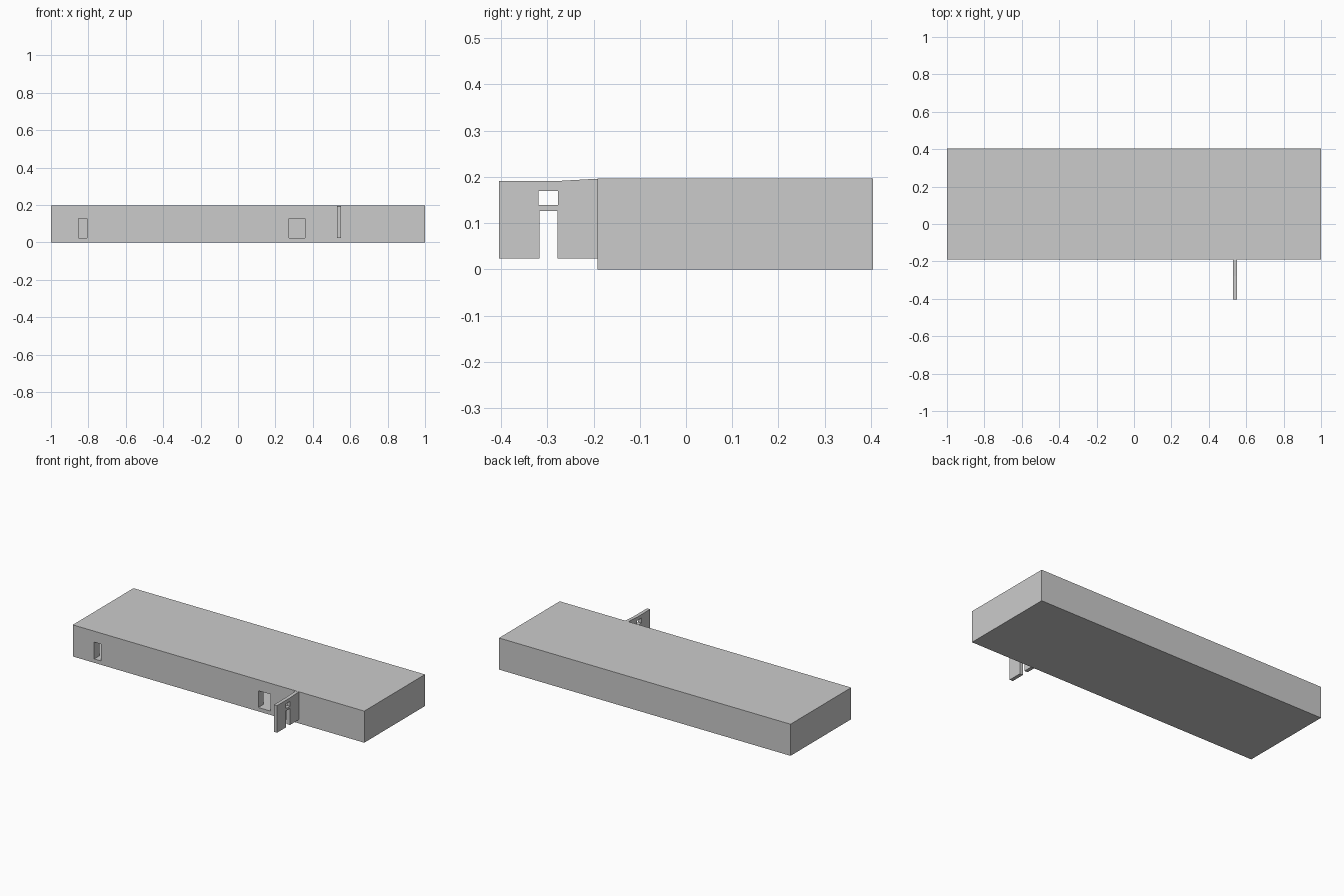
import bpy, bmesh

if "Cube" in bpy.data.objects:
    bpy.data.objects.remove(bpy.data.objects["Cube"])


def box(name, lo, hi):
    """Axis-aligned box given by two opposite corners."""
    bm = bmesh.new()
    bmesh.ops.create_cube(bm, size=1)
    for v in bm.verts:
        v.co = [(a + b) / 2 + c * (b - a) for a, b, c in zip(lo, hi, v.co)]
    return add(name, bm)


def add(name, bm):
    bmesh.ops.recalc_face_normals(bm, faces=bm.faces)
    mesh = bpy.data.meshes.new(name)
    bm.to_mesh(mesh)
    bm.free()
    ob = bpy.data.objects.new(name, mesh)
    bpy.context.collection.objects.link(ob)
    return ob


def cut(target, cutter):
    cutter.hide_render = True
    cutter.hide_viewport = True
    mod = target.modifiers.new(cutter.name, 'BOOLEAN')
    mod.operation = 'DIFFERENCE'
    mod.solver = 'EXACT'
    mod.object = cutter


FRONT, BACK, TOP, FLOOR = -0.191, 0.404, 0.196, 0.024

# Long flat-roofed hall with a hollow room inside
hall = box("hall", (-1, FRONT, 0), (1, BACK, TOP))
cut(hall, box("room_cutter", (-0.95, FRONT + 0.05, FLOOR), (0.95, BACK - 0.05, TOP - 0.02)))

# Narrow and wide doorways in the front wall
for name, x0, x1 in (("narrow_door_cutter", -0.853, -0.807),
                     ("wide_door_cutter", 0.273, 0.358)):
    cut(hall, box(name, (x0, FRONT - 0.05, FLOOR), (x1, FRONT + 0.08, 0.128)))

# Thin wing wall with a doorway notch, standing out from the front
profile = [(-0.404, 0.023), (-0.317, 0.023), (-0.317, 0.126), (-0.278, 0.126),
           (-0.278, 0.023), (FRONT, 0.023), (FRONT, 0.195), (-0.208, 0.195),
           (-0.278, 0.191), (-0.404, 0.191)]
bm = bmesh.new()
face = bm.faces.new([bm.verts.new((0.529, y, z)) for y, z in profile])
side = bmesh.ops.extrude_face_region(bm, geom=[face])["geom"]
bmesh.ops.translate(bm, vec=(0.022, 0, 0),
                    verts=[g for g in side if isinstance(g, bmesh.types.BMVert)])
wing = add("wing_wall", bm)

# Small window above the wing doorway
cut(wing, box("transom_cutter", (0.5, -0.319, 0.139), (0.6, -0.277, 0.169)))
